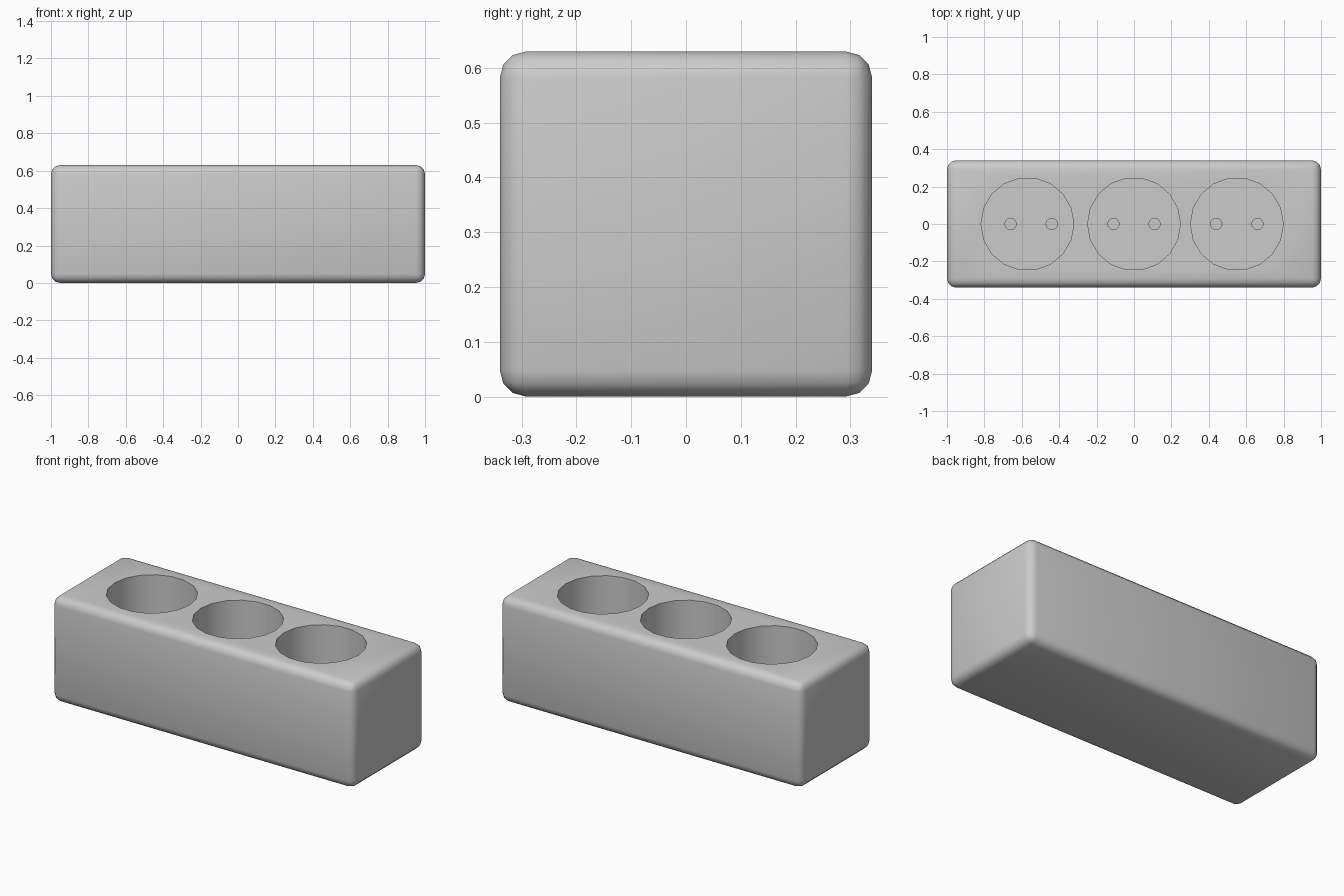
import bpy
import bmesh
from math import radians
from mathutils import Matrix

if "Cube" in bpy.data.objects:
    bpy.data.objects.remove(bpy.data.objects["Cube"])

HEIGHT = 0.63
FLOOR_Z = 0.33      # bottom of the round recesses
PIN_Z = 0.15        # bottom of the pin holes


def make_object(name, bm):
    mesh = bpy.data.meshes.new(name)
    bm.to_mesh(mesh)
    bm.free()
    obj = bpy.data.objects.new(name, mesh)
    bpy.context.collection.objects.link(obj)
    return obj


def cylinders(name, centres, radius, sides, z0, z1):
    bm = bmesh.new()
    for x in centres:
        bmesh.ops.create_cone(bm, cap_ends=True, segments=sides,
                              radius1=radius, radius2=radius, depth=z1 - z0,
                              matrix=Matrix.Translation((x, 0, (z0 + z1) / 2))
                              @ Matrix.Rotation(radians(90), 4, 'Z'))
    obj = make_object(name, bm)
    obj.hide_render = True
    return obj


# Rounded housing
bm = bmesh.new()
bmesh.ops.create_cube(bm, size=1)
bmesh.ops.scale(bm, vec=(2, 0.68, HEIGHT), verts=bm.verts)
bmesh.ops.translate(bm, vec=(0, 0, HEIGHT / 2), verts=bm.verts)
bmesh.ops.bevel(bm, geom=bm.edges[:], offset=0.048, segments=3,
                profile=0.5, affect='EDGES')
housing = make_object("housing", bm)

# Round recesses, then pairs of pin holes in their floors
recess = cylinders("recess_cutter", (-0.57, 0, 0.55), 0.248, 18,
                   FLOOR_Z, HEIGHT + 0.1)
pin_x = [c + s * 0.11 for c in (-0.55, 0, 0.55) for s in (-1, 1)]
pins = cylinders("pin_cutter", pin_x, 0.03, 18, PIN_Z, FLOOR_Z + 0.1)

bpy.context.view_layer.objects.active = housing
housing.select_set(True)
for cutter in (recess, pins):
    mod = housing.modifiers.new(cutter.name, 'BOOLEAN')
    mod.operation = 'DIFFERENCE'
    mod.solver = 'EXACT'
    mod.object = cutter
    bpy.ops.object.modifier_apply(modifier=mod.name)
    bpy.data.objects.remove(cutter)

bpy.ops.object.shade_smooth_by_angle(angle=radians(40))
